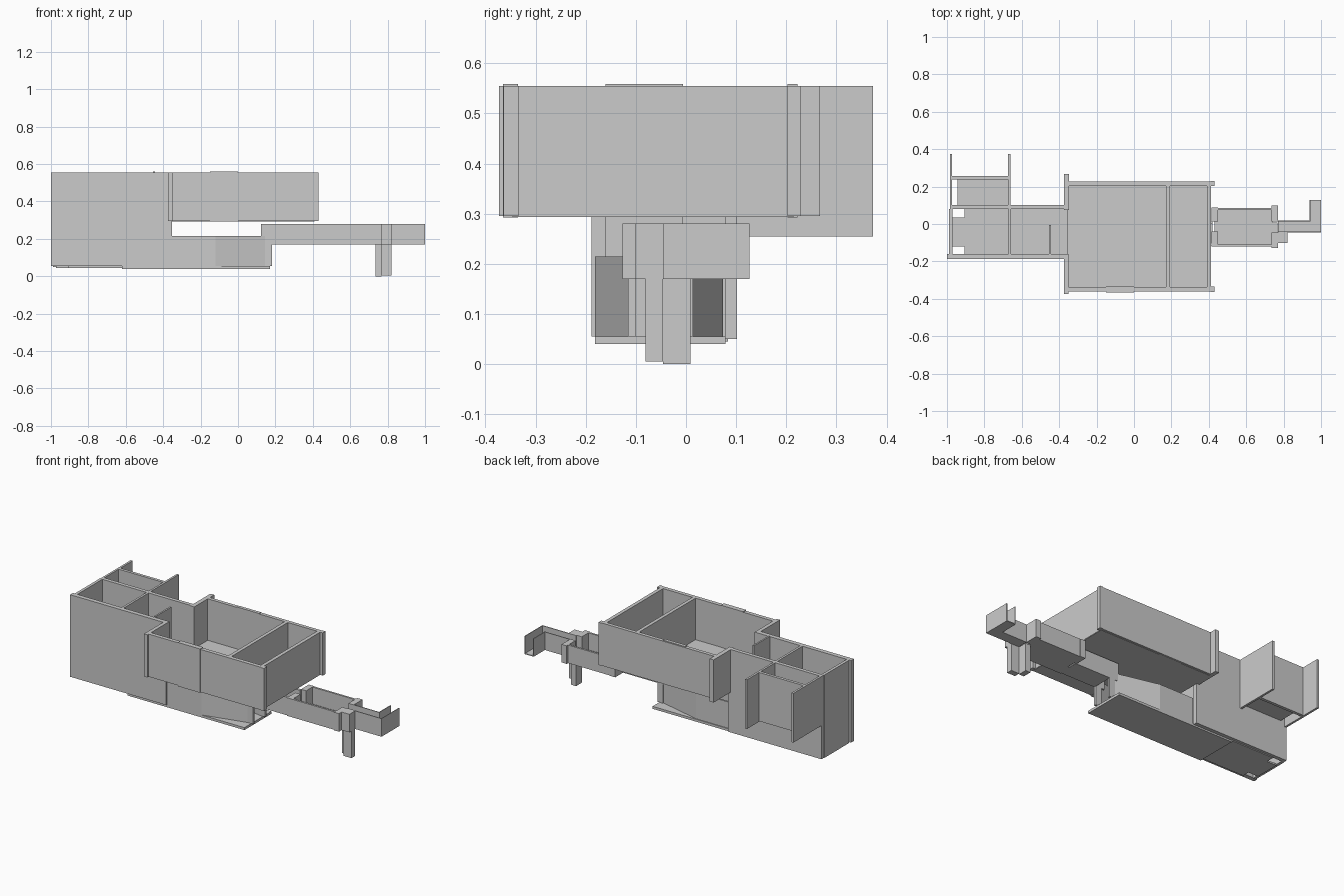
import bpy, bmesh

grey = bpy.data.materials.new("light grey")
grey.diffuse_color = (0.6, 0.6, 0.6, 1)


def prism(name, pts, z0, z1):
    """Extrude a plan outline between two heights."""
    bm = bmesh.new()
    f = bm.faces.new([bm.verts.new((x, y, z0)) for x, y in pts])
    r = bmesh.ops.extrude_face_region(bm, geom=[f])
    for v in r["geom"]:
        if isinstance(v, bmesh.types.BMVert):
            v.co.z = z1
    bmesh.ops.recalc_face_normals(bm, faces=bm.faces)
    me = bpy.data.meshes.new(name)
    bm.to_mesh(me)
    bm.free()
    me.materials.append(grey)
    ob = bpy.data.objects.new(name, me)
    bpy.context.collection.objects.link(ob)
    return ob


def box(name, x0, x1, y0, y1, z0, z1):
    return prism(name, [(x0, y0), (x1, y0), (x1, y1), (x0, y1)], z0, z1)


TOP = 0.555

# Main upper hall: floor, outer walls, partition
H0 = 0.295
box("hall_floor", -0.355, 0.41, -0.345, 0.215, 0.293, 0.302)
box("hall_front_wall", -0.35, 0.428, -0.36, -0.336, H0, TOP)
box("hall_back_wall", -0.35, 0.428, 0.205, 0.227, H0, TOP)
box("hall_right_wall", 0.39, 0.412, -0.336, 0.205, H0, TOP)
box("hall_partition", 0.172, 0.193, -0.336, 0.205, H0, TOP)
box("hall_left_front_wall", -0.373, -0.35, -0.372, -0.16, H0, TOP)
box("hall_left_back_wall", -0.373, -0.347, 0.075, 0.268, H0, TOP)
for y0, y1 in ((-0.363, -0.333), (0.203, 0.23)):
    box("hall_corner_pier", 0.41, 0.43, y0, y1, H0, TOP)
# Window panels in the long walls
box("front_window_panel", -0.15, 0.0, -0.364, -0.334, H0 - 0.003, 0.559)
box("back_window_panel", -0.15, 0.0, 0.203, 0.223, H0 - 0.003, 0.559)

# Tall left wing
box("wing_front_wall", -1.0, -0.353, -0.187, -0.16, 0.055, TOP)
box("wing_back_wall", -0.985, -0.353, 0.08, 0.103, 0.05, TOP)
box("wing_left_wall", -0.988, -0.97, -0.16, 0.08, 0.05, TOP)
box("wing_partition", -0.672, -0.658, -0.16, 0.08, 0.055, TOP)
box("wing_short_partition", -0.455, -0.445, -0.16, -0.005, 0.055, 0.559)
box("wing_floor", -0.905, -0.62, -0.165, 0.085, 0.045, 0.055)
box("wing_entry_floor", -0.972, -0.905, -0.12, 0.035, 0.045, 0.055)

# Overhanging rear room
for x0, x1 in ((-0.985, -0.972), (-0.673, -0.66)):
    box("rear_side_wall", x0, x1, 0.1, 0.374, 0.255, TOP)
box("rear_end_wall", -0.972, -0.673, 0.24, 0.258, 0.258, TOP)
box("rear_room_floor", -0.945, -0.67, 0.1, 0.24, 0.283, 0.292)

# Lower passage that narrows towards the stair
box("passage_floor", -0.62, 0.17, -0.18, 0.08, 0.04, 0.055)
for name, s in (("front", -1), ("back", 1)):
    c = -0.0525
    o = [(-0.353, 0.1275), (-0.12, 0.1275), (0.145, 0.0625),
         (0.145, 0.0525), (-0.12, 0.1165), (-0.353, 0.1165)]
    prism("passage_" + name + "_wall", [(x, c + s * d) for x, d in o], 0.055, 0.215)

# Link under the hall
for y0, y1 in ((-0.115, -0.1), (0.0, 0.015)):
    box("link_post_wall", 0.145, 0.182, y0, y1, 0.055, 0.28)
    box("link_side_wall", 0.122, 0.42, y0, y1, 0.17, 0.28)
box("link_floor", 0.18, 0.42, -0.1, 0.0, 0.17, 0.176)

# Low court: frame of walls with a floor
box("court_floor", 0.43, 0.74, -0.11, 0.075, 0.17, 0.177)
box("court_front_wall", 0.415, 0.74, -0.12, -0.108, 0.17, 0.28)
box("court_back_wall", 0.415, 0.74, 0.075, 0.087, 0.17, 0.28)
for y0, y1 in ((-0.108, -0.04), (0.015, 0.09)):
    box("court_left_wall", 0.415, 0.45, y0, y1, 0.17, 0.28)
for y0, y1 in ((-0.126, -0.045), (0.015, 0.1)):
    box("court_right_wall", 0.735, 0.77, y0, y1, 0.17, 0.28)

# Supporting posts
box("front_post", 0.768, 0.822, -0.1, -0.045, 0.17, 0.28)
box("front_post_leg", 0.768, 0.822, -0.08, -0.045, 0.005, 0.17)
box("inner_post_leg", 0.735, 0.768, -0.045, 0.01, 0.0, 0.17)

# L-shaped end corridor, open at its tip
prism("corridor_floor", [(0.77, -0.042), (1.0, -0.042), (1.0, 0.128),
                         (0.94, 0.128), (0.94, 0.018), (0.77, 0.018)], 0.17, 0.175)
box("corridor_front_wall", 0.77, 1.0, -0.045, -0.04, 0.17, 0.28)
box("corridor_back_wall", 0.77, 0.943, 0.015, 0.02, 0.17, 0.28)
box("corridor_end_wall", 0.996, 1.0, -0.04, 0.128, 0.17, 0.28)
box("corridor_inner_wall", 0.938, 0.943, 0.02, 0.128, 0.17, 0.28)

# Keep the overall plan centred on the origin
for ob in bpy.context.collection.objects:
    ob.location = (0, -0.001, 0)
